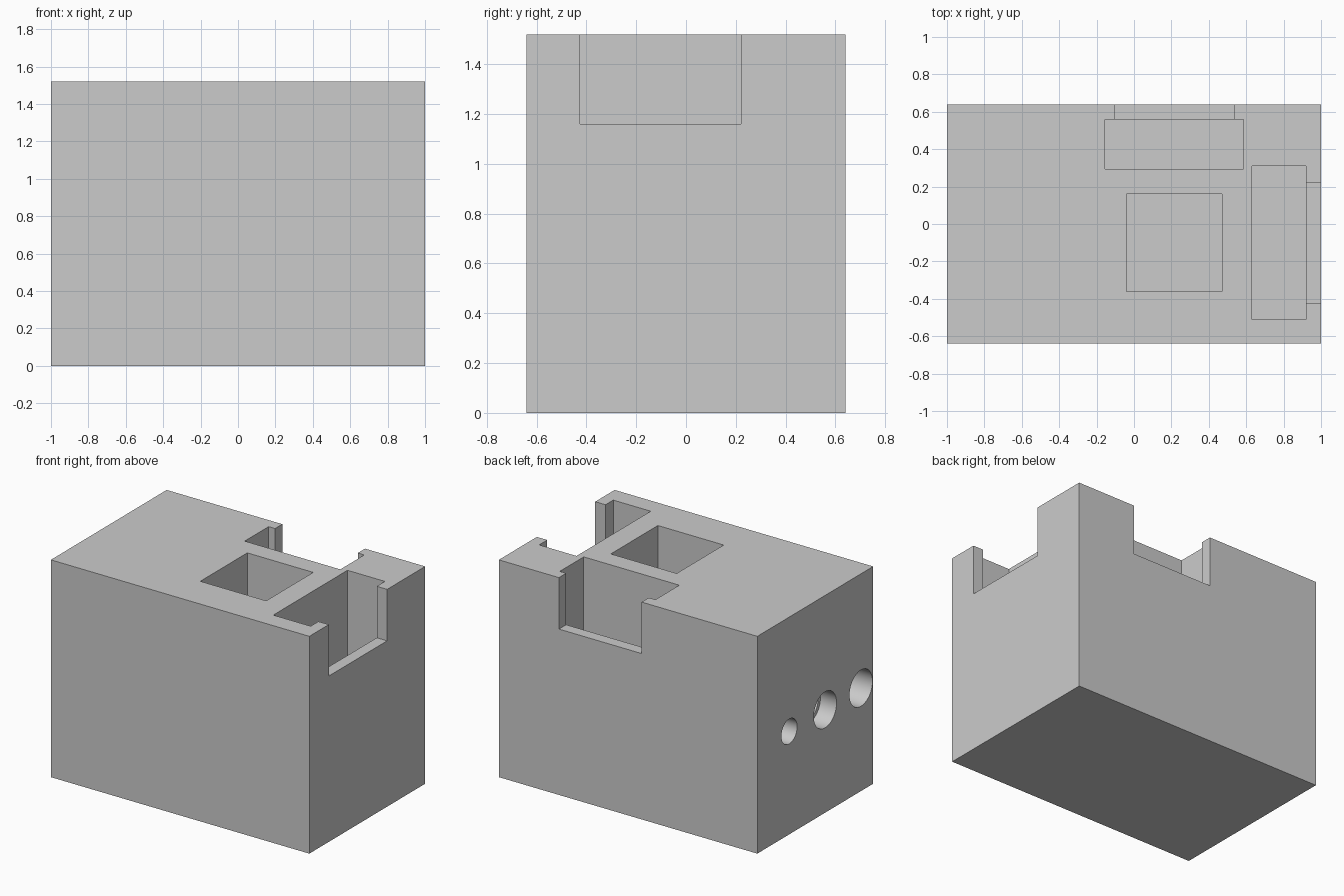
import bpy
from math import pi, radians

cube = bpy.data.objects.get("Cube")
if cube:
    bpy.data.objects.remove(cube, do_unlink=True)

HEIGHT = 1.52
SILL = 1.16      # bottom of the side openings
FLOOR = 0.5      # bottom of the pockets
OVER = 1.7       # cutters reach past the top

grey = bpy.data.materials.new("plain grey")
grey.use_nodes = True
grey.diffuse_color = (0.6, 0.6, 0.6, 1)
grey.node_tree.nodes["Principled BSDF"].inputs["Base Color"].default_value = (0.6, 0.6, 0.6, 1)


def box(name, x, y, z):
    """Box from its (low, high) range on each axis."""
    bpy.ops.mesh.primitive_cube_add(size=1, location=[sum(r) / 2 for r in (x, y, z)])
    ob = bpy.context.object
    ob.name = name
    ob.scale = [r[1] - r[0] for r in (x, y, z)]
    bpy.ops.object.transform_apply(location=True, rotation=False, scale=True)
    ob.data.materials.append(grey)
    return ob


def bore(name, y, radius, end):
    """Round cutter running in from the -x face to x = end."""
    start = -1.1
    bpy.ops.mesh.primitive_cylinder_add(vertices=48, radius=radius, depth=end - start,
                                        location=((start + end) / 2, y, 0.72),
                                        rotation=(0, pi / 2, 0))
    ob = bpy.context.object
    ob.name = name
    ob.data.materials.append(grey)
    return ob


body = box("housing_block", (-1, 1), (-0.64, 0.64), (0, HEIGHT))

cutters = [
    # Pockets sunk from the top
    box("centre_pocket", (-0.04, 0.47), (-0.36, 0.16), (FLOOR, OVER)),
    box("back_pocket", (-0.155, 0.585), (0.295, 0.56), (FLOOR, OVER)),
    box("side_pocket", (0.63, 0.92), (-0.51, 0.31), (FLOOR, OVER)),
    # Openings through the outer walls
    box("back_opening", (-0.105, 0.535), (0.5, 0.8), (SILL, OVER)),
    box("side_opening", (0.85, 1.1), (-0.425, 0.22), (SILL, OVER)),
    # Round holes in the -x face, the middle one counterbored
    bore("small_hole", 0.287, 0.087, -0.1),
    bore("middle_hole", -0.11, 0.1, 0.1),
    bore("middle_counterbore", -0.11, 0.126, -0.875),
    bore("front_hole", -0.506, 0.127, -0.2),
]

for cutter in cutters:
    mod = body.modifiers.new(cutter.name, "BOOLEAN")
    mod.operation = "DIFFERENCE"
    mod.solver = "EXACT"
    mod.object = cutter

bpy.ops.object.select_all(action="DESELECT")
body.select_set(True)
bpy.context.view_layer.objects.active = body
for cutter in cutters:
    bpy.ops.object.modifier_apply(modifier=cutter.name)
    bpy.data.objects.remove(cutter, do_unlink=True)

bpy.ops.object.shade_smooth_by_angle(angle=radians(30))
